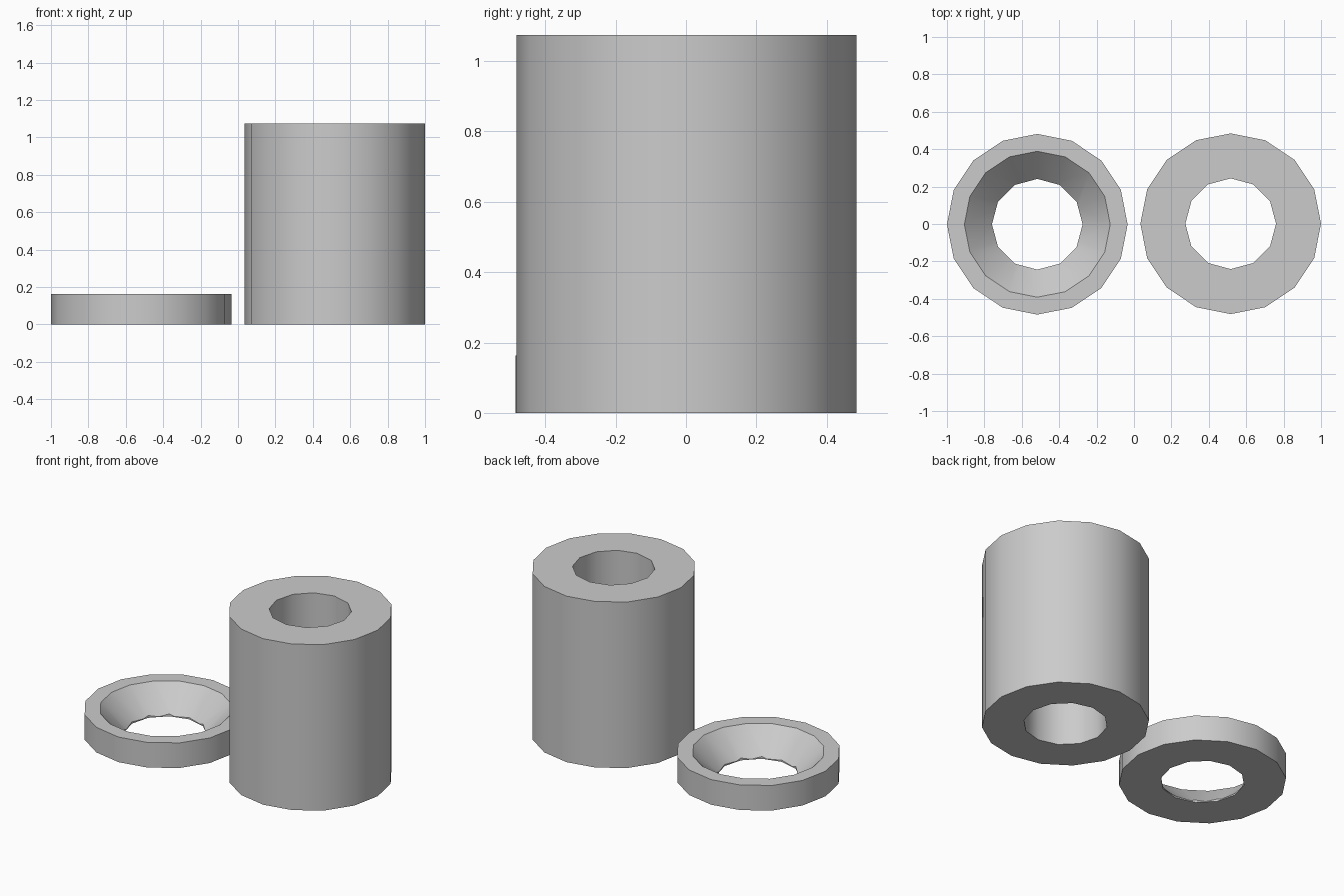
import bpy
import math

cube = bpy.data.objects.get("Cube")
if cube:
    bpy.data.objects.remove(cube, do_unlink=True)

OUTER, HOLE = 0.483, 0.2425
SPACER_H, WASHER_H = 1.075, 0.1625

grey = bpy.data.materials.new("light grey")
grey.use_nodes = True
colour = (0.6, 0.6, 0.6, 1)
grey.diffuse_color = colour
grey.node_tree.nodes["Principled BSDF"].inputs["Base Color"].default_value = colour


def frustum(name, sides, r_low, r_high, z_low, z_high, x, y):
    """Upright cylinder or cone with a vertex on +x."""
    bpy.ops.mesh.primitive_cone_add(
        vertices=sides, radius1=r_low, radius2=r_high, depth=z_high - z_low,
        location=(x, y, (z_low + z_high) / 2))
    obj = bpy.context.object
    obj.name = name
    obj.data.materials.append(grey)
    return obj


def cut(body, cutter):
    """Subtract a cutter from a body and discard it."""
    mod = body.modifiers.new("cut", "BOOLEAN")
    mod.operation = "DIFFERENCE"
    mod.solver = "EXACT"
    mod.object = cutter
    bpy.context.view_layer.objects.active = body
    bpy.ops.object.modifier_apply(modifier=mod.name)
    bpy.data.objects.remove(cutter, do_unlink=True)


def finish(obj):
    bpy.ops.object.select_all(action="DESELECT")
    obj.select_set(True)
    bpy.context.view_layer.objects.active = obj
    bpy.ops.object.shade_smooth_by_angle(angle=math.radians(31))


# Tall spacer and flat washer, each with a twelve-sided through hole
parts = []
for name, height, x, y in (("spacer", SPACER_H, 0.517, 0.0015),
                           ("countersunk_washer", WASHER_H, -0.517, -0.0015)):
    body = frustum(name, 16, OUTER, OUTER, 0, height, x, y)
    cut(body, frustum("hole_cutter", 12, HOLE, HOLE, -0.1, height + 0.1, x, y))
    parts.append(body)

# Conical countersink in the washer, continued slightly past its top
washer = parts[1]
slope = (0.39 - 0.232) / WASHER_H
extra = 0.05
cut(washer, frustum("countersink_cutter", 16, 0.232 - slope * extra,
                    0.39 + slope * extra, -extra, WASHER_H + extra,
                    washer.location.x, washer.location.y))

for part in parts:
    finish(part)
